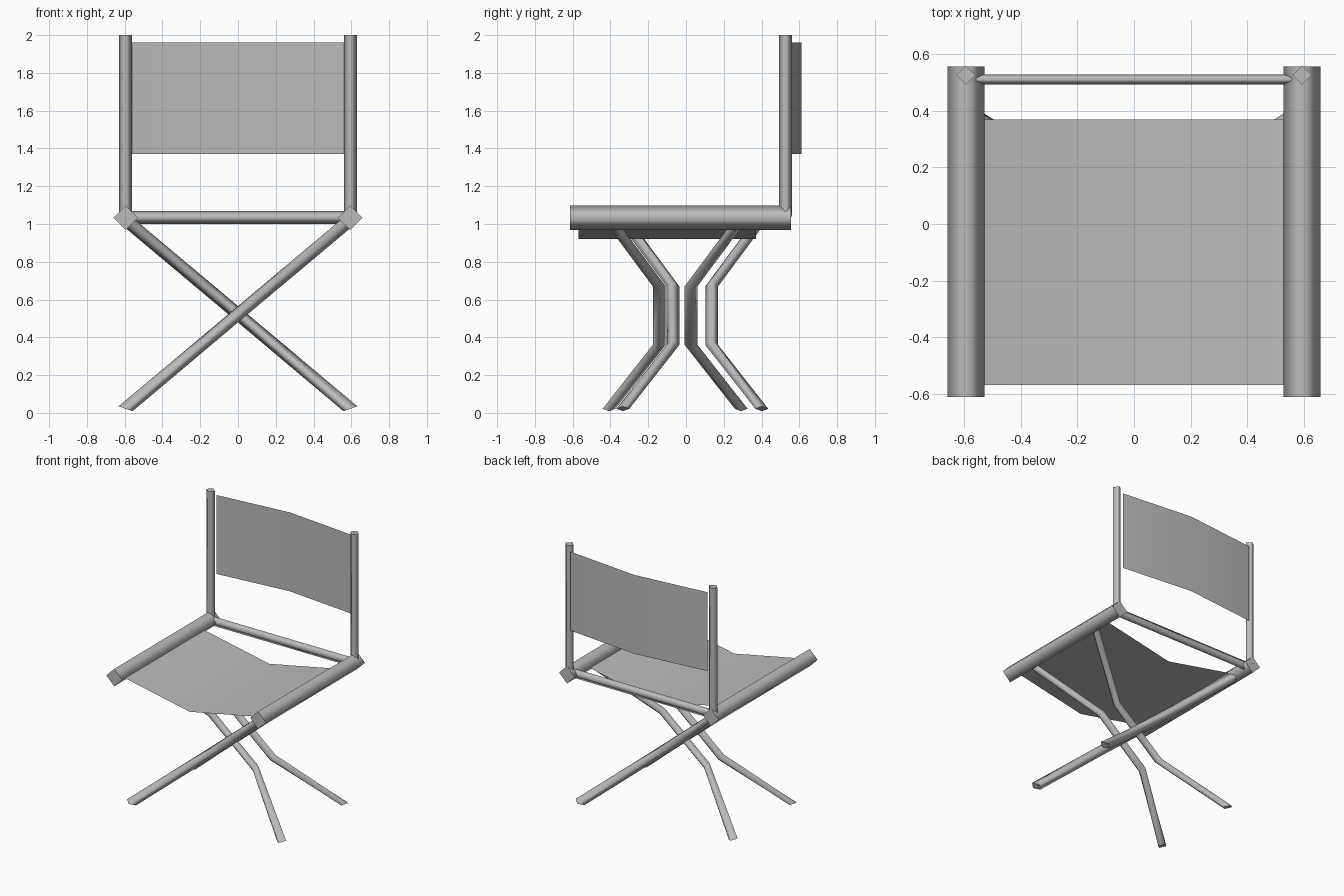
import bpy
from mathutils import Vector as V

cube = bpy.data.objects.get("Cube")
if cube:
    bpy.data.objects.remove(cube)

grey = bpy.data.materials.new("plain_grey")
grey.use_nodes = True
COLOR = (0.5, 0.5, 0.5, 1)
grey.diffuse_color = COLOR
grey.node_tree.nodes["Principled BSDF"].inputs["Base Color"].default_value = COLOR


def make_object(name, verts, faces):
    mesh = bpy.data.meshes.new(name)
    mesh.from_pydata(verts, [], faces)
    mesh.materials.append(grey)
    for face in mesh.polygons:
        face.use_smooth = True
    obj = bpy.data.objects.new(name, mesh)
    bpy.context.collection.objects.link(obj)
    return obj


def tube(name, rings):
    """Diamond tube through rings of (centre, half diagonal, other half diagonal)."""
    verts, faces = [], []
    for centre, u, v in rings:
        c, u, v = V(centre), V(u), V(v)
        verts += [c + u, c + v, c - u, c - v]
    for i in range(len(rings) - 1):
        for k in range(4):
            n = (k + 1) % 4
            faces.append((4 * i + k, 4 * i + n, 4 * i + 4 + n, 4 * i + 4 + k))
    # wind the sides so they face outwards
    along = V(rings[1][0]) - V(rings[0][0])
    flip = V(rings[0][1]).cross(V(rings[0][2])).dot(along) < 0
    last = 4 * (len(rings) - 1)
    faces += [(3, 2, 1, 0), (last, last + 1, last + 2, last + 3)]
    if flip:
        faces = [f[::-1] for f in faces]
    obj = make_object(name, verts, faces)
    # flat caps with sharp rims
    rim = set()
    for cap in obj.data.polygons[-2:]:
        cap.use_smooth = False
        rim.update(cap.edge_keys)
    for edge in obj.data.edges:
        edge.use_edge_sharp = edge.key in rim


def straight(name, start, end, u, v):
    tube(name, [(start, u, v), (end, u, v)])


SIDE_X, RAIL_Z, POST_Y = 0.595, 1.033, 0.527

# Seat rails and back posts
for label, s in (("left", 1), ("right", -1)):
    x = s * SIDE_X
    straight(label + "_seat_rail", (x, -0.613, RAIL_Z), (x, 0.557, RAIL_Z),
             (0.065, 0, 0), (0, 0, 0.065))
    straight(label + "_back_post", (x, POST_Y, 1.04), (x, POST_Y, 2),
             (0.034, 0, 0), (0, 0.034, 0))

# Bar between the rails at the back
straight("rear_crossbar", (-0.56, 0.512, 1.035), (0.56, 0.512, 1.035),
         (0, 0.018, 0), (0, 0, 0.035))


# Crossed legs, bent inwards in the middle
def leg(name, mid_y, foot_side, end_side):
    rings = []
    for z, out in ((0.022, 0.265), (0.36, 0), (0.67, 0), (1.0, 0.245)):
        x = -foot_side * (z - 0.522) / 0.84
        across = V((foot_side * 0.0215, 0, 0.0255))
        if z < 0.1:  # foot cut nearly level with the ground
            across = V((foot_side * 0.037, 0, 0.013))
        rings.append(((x, mid_y + end_side * out, z), (0, 0.034, 0), across))
    tube(name, rings)


leg("front_outer_leg", -0.142, -1, -1)
leg("front_inner_leg", -0.069, 1, -1)
leg("rear_inner_leg", 0.027, -1, 1)
leg("rear_outer_leg", 0.136, 1, 1)


# Sagging cloth panels, folded along the middle
def cloth(name, edge_a, mid_a, edge_b, mid_b):
    def row(edge, mid):
        return [(-edge[0], *edge[1:]), mid, edge]
    make_object(name, row(edge_a, mid_a) + row(edge_b, mid_b),
                [(0, 1, 4, 3), (1, 2, 5, 4)])


cloth("seat", (0.545, -0.57, 1.03), (0, -0.57, 0.92),
      (0.545, 0.37, 1.03), (0, 0.37, 0.92))
cloth("backrest", (0.565, 0.555, 1.37), (0, 0.612, 1.37),
      (0.565, 0.555, 1.96), (0, 0.612, 1.96))
